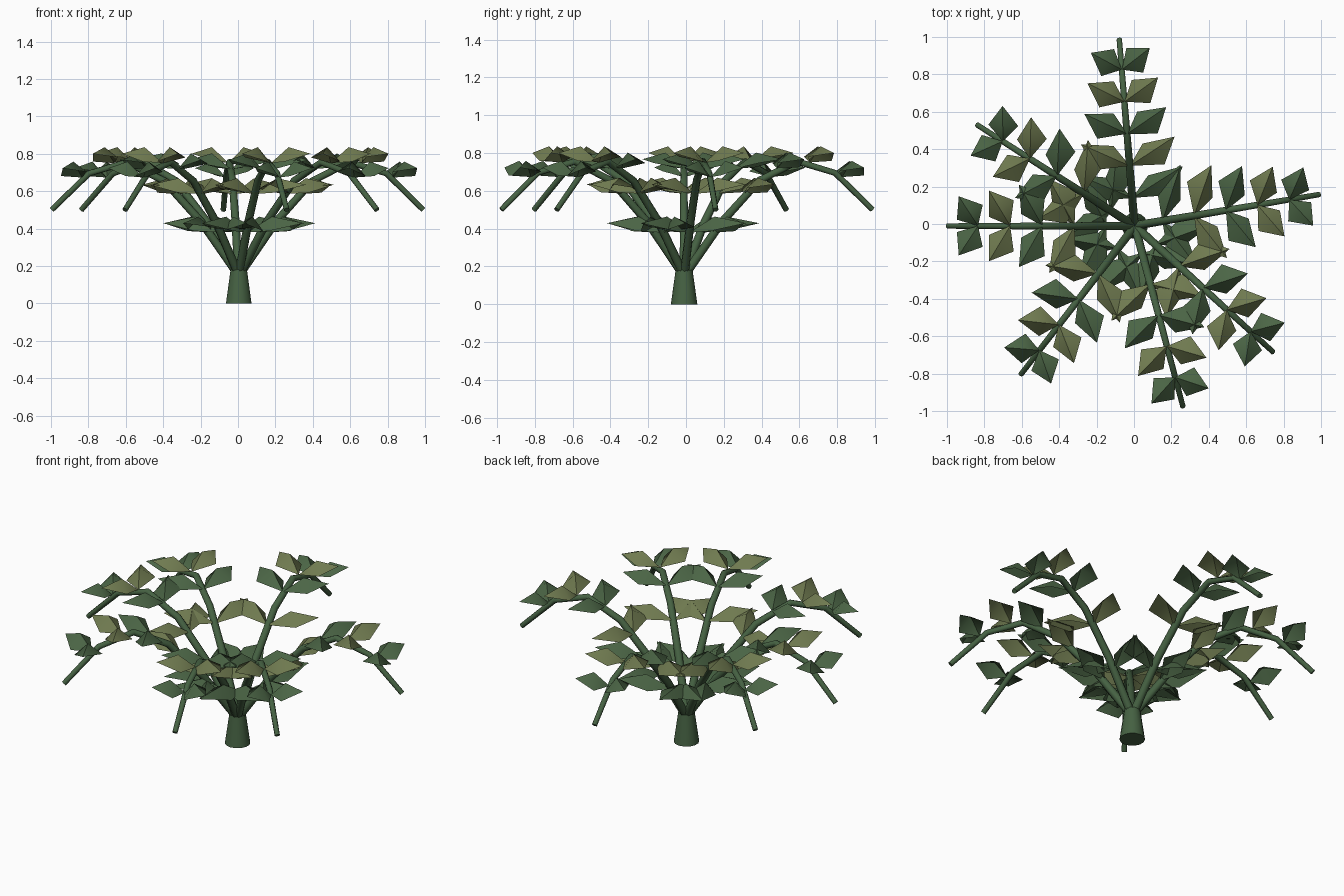
import bpy, bmesh
from math import cos, sin, pi, radians
from mathutils import Vector, Matrix

if "Cube" in bpy.data.objects:
    bpy.data.objects.remove(bpy.data.objects["Cube"])

OFFSET = Matrix.Translation((0.004, -0.01, 0))


def material(name, rgb):
    m = bpy.data.materials.new(name)
    m.diffuse_color = (*rgb, 1)
    m.use_nodes = True
    m.node_tree.nodes["Principled BSDF"].inputs["Base Color"].default_value = m.diffuse_color
    return m


GREEN = material("leaf_green", (0.07, 0.13, 0.06))
OLIVE = material("leaf_olive", (0.16, 0.195, 0.08))
STEM = material("stem_green", (0.06, 0.12, 0.055))


def make_object(name, bm, mats):
    me = bpy.data.meshes.new(name)
    bm.to_mesh(me)
    bm.free()
    for m in mats:
        me.materials.append(m)
    ob = bpy.data.objects.new(name, me)
    bpy.context.collection.objects.link(ob)
    bpy.context.view_layer.objects.active = ob
    ob.select_set(True)
    bpy.ops.object.shade_smooth_by_angle(angle=radians(60))
    ob.select_set(False)


# Arched stem profile: heights at equal radial steps
heights = [0.15, 0.435, 0.655, 0.755, 0.695, 0.5]
steps = len(heights) - 1
profile = [Vector((i / steps, 0, z)) for i, z in enumerate(heights)]


def stem_point(r):
    i = min(int(r * steps), steps - 1)
    return profile[i].lerp(profile[i + 1], r * steps - i)


def build_stem(bm, sides=7):
    rings = []
    for i, p in enumerate(profile):
        t = (profile[min(i + 1, steps)] - profile[max(i - 1, 0)]).normalized()
        side, up = Vector((0, 1, 0)), t.cross(Vector((0, 1, 0)))
        r = 0.024 - 0.009 * i / steps
        rings.append([bm.verts.new(p + side * r * cos(2 * pi * k / sides)
                                   + up * r * sin(2 * pi * k / sides)) for k in range(sides)])
    for a, b in zip(rings, rings[1:]):
        for k in range(sides):
            n = (k + 1) % sides
            bm.faces.new((a[k], a[n], b[n], b[k]))
    bm.faces.new(rings[0][::-1])
    bm.faces.new(rings[-1])
    bm.normal_update()
    bmesh.ops.recalc_face_normals(bm, faces=bm.faces)


def build_leaves(bm):
    for i in range(1, 6):
        base = stem_point(0.15 + 0.172 * (i - 1)) + Vector((0, 0, 0.015))
        along, across = 0.158 - 0.011 * i, 0.313 - 0.031 * i
        # Domed diamond leaf: base, front corner, tip, rear corner, raised centre
        shape = [(0, 0, 0),
                 (0.113, 0.108 - 0.015 * i, 0.008),
                 (along, across, 0.05),
                 (0.005 - 0.006 * i, 0.235 - 0.0245 * i, 0.03),
                 (along * 0.45, across * 0.45, 0.085)]
        for s in (1, -1):
            v = [bm.verts.new(base + Vector((a, s * c, h))) for a, c, h in shape]
            for k in range(4):
                f = bm.faces.new((v[k], v[(k + 1) % 4], v[4])[::s])
                f.material_index = (i + 1) % 2


# Tapered trunk
bm = bmesh.new()
bmesh.ops.create_cone(bm, cap_ends=True, segments=14, radius1=0.07, radius2=0.045,
                      depth=0.18, matrix=OFFSET @ Matrix.Translation((0, 0, 0.09)))
make_object("trunk", bm, [STEM])

# Seven fronds around the trunk
for n, ang in enumerate((9.6, 94.7, 147.3, 180, 232.5, 284.9, 317.6)):
    rot = OFFSET @ Matrix.Rotation(radians(ang), 4, 'Z')
    for name, builder, mats in (("frond_stem", build_stem, [STEM]),
                                ("frond_leaves", build_leaves, [GREEN, OLIVE])):
        bm = bmesh.new()
        builder(bm)
        bm.transform(rot)
        make_object(f"{name}_{n + 1}", bm, mats)
